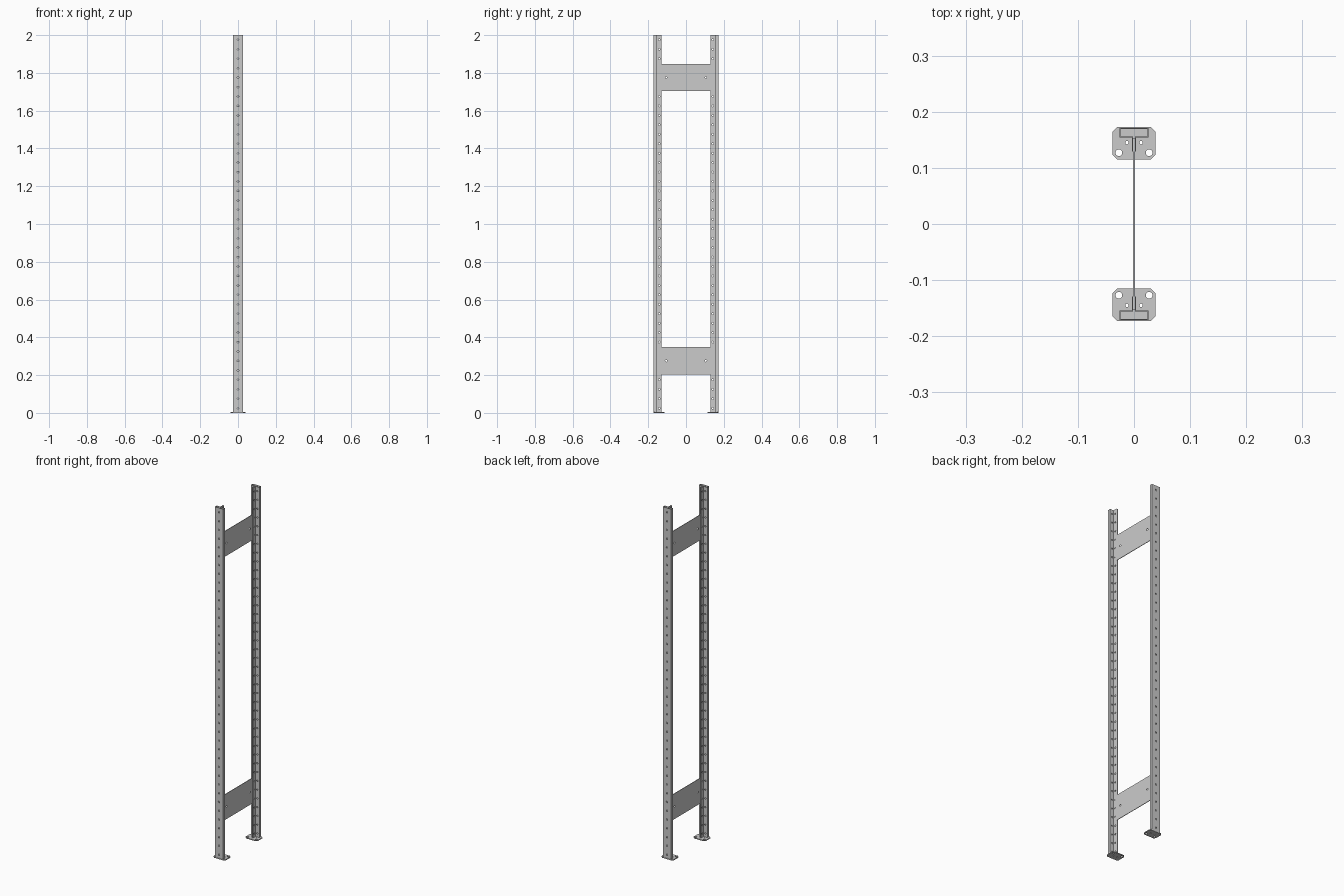
import bpy, bmesh, math
from mathutils import Matrix, Vector

cube = bpy.data.objects.get("Cube")
if cube:
    bpy.data.objects.remove(cube, do_unlink=True)

# Single galvanised steel colour
steel = bpy.data.materials.new("galvanised steel")
steel.use_nodes = True
steel.diffuse_color = (0.6, 0.6, 0.6, 1)
steel.node_tree.nodes["Principled BSDF"].inputs["Base Color"].default_value = (0.6, 0.6, 0.6, 1)

HEIGHT, PITCH = 2.0, 0.05
PLATE = 0.005
SHEET = 0.0018


def add_object(name, bm):
    bmesh.ops.recalc_face_normals(bm, faces=bm.faces)
    mesh = bpy.data.meshes.new(name)
    bm.to_mesh(mesh)
    bm.free()
    mesh.materials.append(steel)
    obj = bpy.data.objects.new(name, mesh)
    bpy.context.collection.objects.link(obj)
    return obj


def drill(obj, holes, segments=12):
    """Cut round holes given as (centre, axis, radius, depth), then bake all modifiers."""
    bm = bmesh.new()
    for centre, axis, radius, depth in holes:
        turn = Vector(axis).to_track_quat('Z', 'Y').to_matrix().to_4x4()
        bmesh.ops.create_cone(bm, cap_ends=True, segments=segments, radius1=radius,
                              radius2=radius, depth=depth,
                              matrix=Matrix.Translation(centre) @ turn)
    cutter = add_object("hole_cutter", bm)
    cutter.hide_render = True
    mod = obj.modifiers.new("holes", 'BOOLEAN')
    mod.operation, mod.solver, mod.object = 'DIFFERENCE', 'EXACT', cutter
    bpy.context.view_layer.update()
    baked = bpy.data.meshes.new_from_object(
        obj.evaluated_get(bpy.context.evaluated_depsgraph_get()))
    obj.modifiers.clear()
    obj.data = baked
    bpy.data.objects.remove(cutter, do_unlink=True)


def prism(name, outline, z0, z1):
    bm = bmesh.new()
    face = bm.faces.new([bm.verts.new((x, y, z0)) for x, y in outline])
    top = bmesh.ops.extrude_face_region(bm, geom=[face])["geom"]
    bmesh.ops.translate(bm, vec=(0, 0, z1 - z0),
                        verts=[v for v in top if isinstance(v, bmesh.types.BMVert)])
    return add_object(name, bm)


def opposite(obj, name):
    """Same part turned half a circle for the front side."""
    twin = bpy.data.objects.new(name, obj.data)
    twin.rotation_euler.z = math.pi
    bpy.context.collection.objects.link(twin)


# Upright: folded sheet with wide flange, returned lips and a double web
half = [(0.0026, 0.129), (0.0026, 0.155), (0.0252, 0.155), (0.0252, 0.1705)]
section = half + [(-x, y) for x, y in reversed(half)]
bm = bmesh.new()
low = [bm.verts.new((x, y, PLATE)) for x, y in section]
high = [bm.verts.new((x, y, HEIGHT)) for x, y in section]
for i in range(len(section) - 1):
    bm.faces.new((low[i], low[i + 1], high[i + 1], high[i]))
upright = add_object("back_upright", bm)
fold = upright.modifiers.new("sheet", 'SOLIDIFY')
fold.thickness, fold.offset, fold.use_even_offset = SHEET, 0, True

holes = []
for i in range(round(HEIGHT / PITCH)):
    z = PITCH * (i + 0.5)
    holes.append(((0, 0.1705, z), (0, 1, 0), 0.0045, 0.008))      # flange
    holes.append(((0, 0.142, z), (1, 0, 0), 0.0045, 0.02))        # web
    for side in (-1, 1):                                          # lips
        holes.append(((side * 0.0135, 0.155, z), (0, 1, 0), 0.004, 0.008))
drill(upright, holes)
opposite(upright, "front_upright")

# Foot plate with clipped corners, anchor holes and small fixing holes
w, y0, y1, c = 0.0385, 0.115, 0.173, 0.009
foot = prism("back_foot_plate",
             [(-w + c, y0), (w - c, y0), (w, y0 + c), (w, y1 - c),
              (w - c, y1), (-w + c, y1), (-w, y1 - c), (-w, y0 + c)], 0, PLATE)
holes = []
for side in (-1, 1):
    holes.append(((side * 0.027, 0.127, 0), (0, 0, 1), 0.006, 0.04))
    holes.append(((side * 0.0125, 0.145, 0), (0, 0, 1), 0.003, 0.04))
drill(foot, holes, 16)
opposite(foot, "front_foot_plate")

# Flat cross braces held between the web sheets
t, reach = 0.0015, 0.153
for name, z0 in (("lower_brace", 0.203), ("upper_brace", 1.703)):
    brace = prism(name, [(-t, -reach), (t, -reach), (t, reach), (-t, reach)], z0, z0 + 0.145)
    drill(brace, [((0, s * 0.105, z0 + 0.0725), (1, 0, 0), 0.005, 0.02) for s in (-1, 1)])
